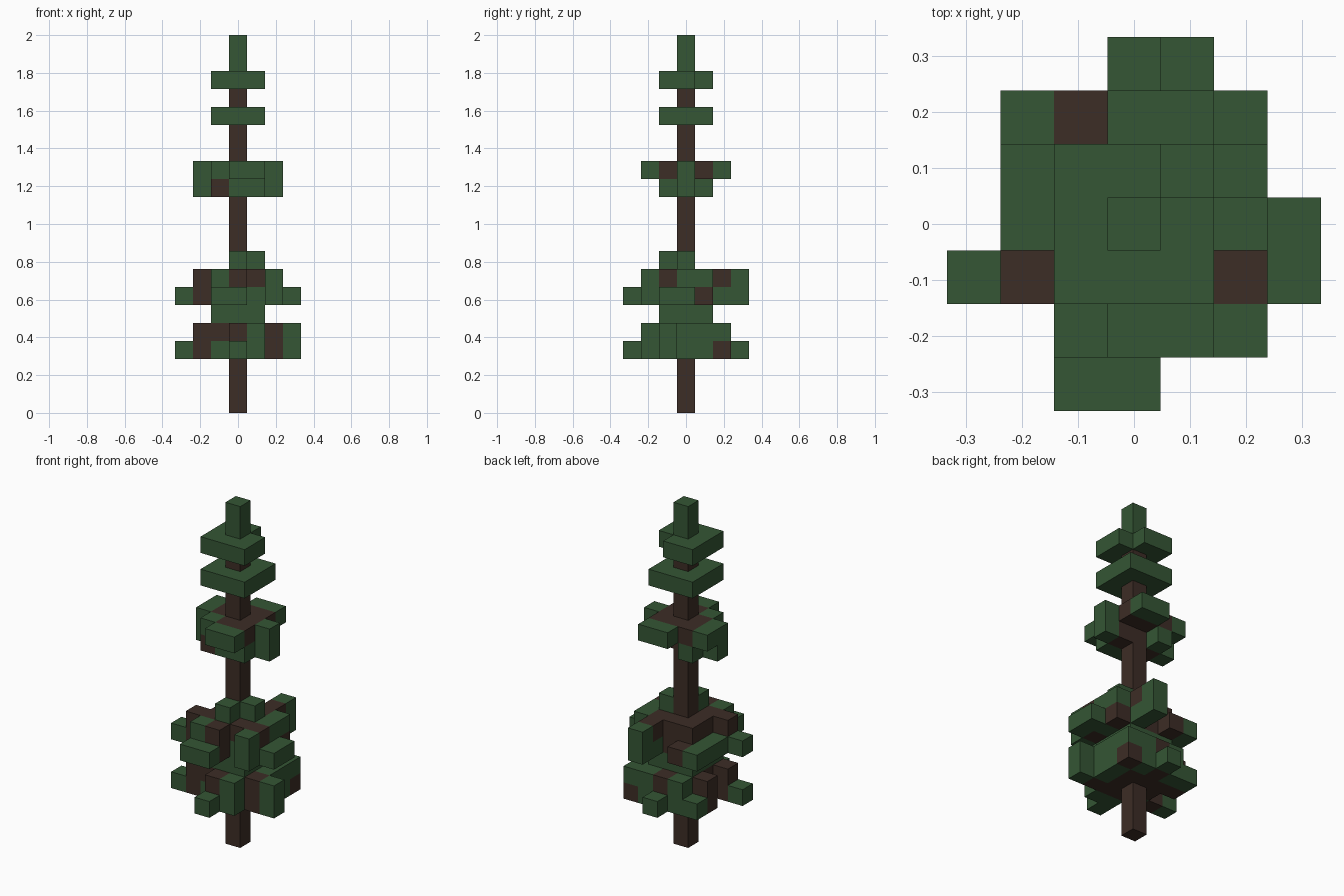
import bpy
import bmesh
from mathutils import Vector

if "Cube" in bpy.data.objects:
    bpy.data.objects.remove(bpy.data.objects["Cube"], do_unlink=True)

LAYERS = 21
UNIT = 2 / LAYERS


def make_material(name, color):
    mat = bpy.data.materials.new(name)
    mat.use_nodes = True
    mat.diffuse_color = color
    mat.node_tree.nodes["Principled BSDF"].inputs["Base Color"].default_value = color
    return mat


materials = {"G": make_material("needle_green", (0.035, 0.093, 0.035, 1)),
             "B": make_material("bark_brown", (0.046, 0.026, 0.019, 1))}

# Plans of each layer, back row first: G needles, B bark, dot empty
RING = ["GGG", "GBG", "GGG"]
TIERS = {
    "lower_branches": {
        3: ["...G...",
            ".GGBGB.",
            ".BBBBG.",
            "..BBBG.",
            "GBGBBBG",
            "...GG..",
            "...G..."],
        4: [".......",
            "..GBGG.",
            ".BBBBG.",
            "..BBBG.",
            ".BBBBBG",
            "...BG..",
            "......."],
        5: RING},
    "middle_branches": {
        6: ["....G..",
            ".GB.G..",
            ".GBBBB.",
            ".GBBBGG",
            "GBBBGBG",
            "..GB.G.",
            "..GG..."],
        7: ["....G..",
            "....B..",
            "..BBBG.",
            "..BBBG.",
            ".BBBBB.",
            "..GB.G.",
            "......."],
        8: ["...", ".BG", ".G."]},
    "upper_branches": {
        12: [".....",
             ".G...",
             "GBBBG",
             ".BGG.",
             "....."],
        13: ["..GG.",
             "GBBB.",
             "GBBBG",
             ".GBB.",
             "..GG."]},
    "high_ring": {16: RING},
    "top_ring": {18: ["GG.", "GBG", "GGG"]},
    "tip": {19: ["G"], 20: ["G"]},
}

# Collect the blocks of every part
parts = {"trunk": {(0, 0, k): "B" for k in range(19)}}
for part, layers in TIERS.items():
    blocks = parts[part] = {}
    for k, rows in layers.items():
        r = len(rows) // 2
        for j, row in enumerate(rows):
            for i, code in enumerate(row):
                cell = (i - r, r - j, k)
                if code != "." and cell not in parts["trunk"]:
                    blocks[cell] = code
filled = {cell for blocks in parts.values() for cell in blocks}


def build_part(name, blocks):
    """Make one mesh from blocks, with only the exposed sides."""
    mesh = bpy.data.meshes.new(name)
    for mat in materials.values():
        mesh.materials.append(mat)
    codes = list(materials)
    bm = bmesh.new()
    for cell, code in blocks.items():
        center = Vector(cell) + Vector((0, 0, 0.5))
        for axis in range(3):
            for sign in (-1, 1):
                n = Vector((0, 0, 0))
                n[axis] = sign
                if tuple(int(v) for v in Vector(cell) + n) in filled:
                    continue
                u = Vector((0, 0, 0))
                u[(axis + 1) % 3] = 1
                v = n.cross(u)
                corners = (-u - v, u - v, u + v, v - u)
                face = bm.faces.new([bm.verts.new((center + (n + c) / 2) * UNIT)
                                     for c in corners])
                face.material_index = codes.index(code)
    bmesh.ops.remove_doubles(bm, verts=bm.verts, dist=UNIT / 100)
    bm.to_mesh(mesh)
    bm.free()
    bpy.context.collection.objects.link(bpy.data.objects.new(name, mesh))


for part, blocks in parts.items():
    build_part(part, blocks)
